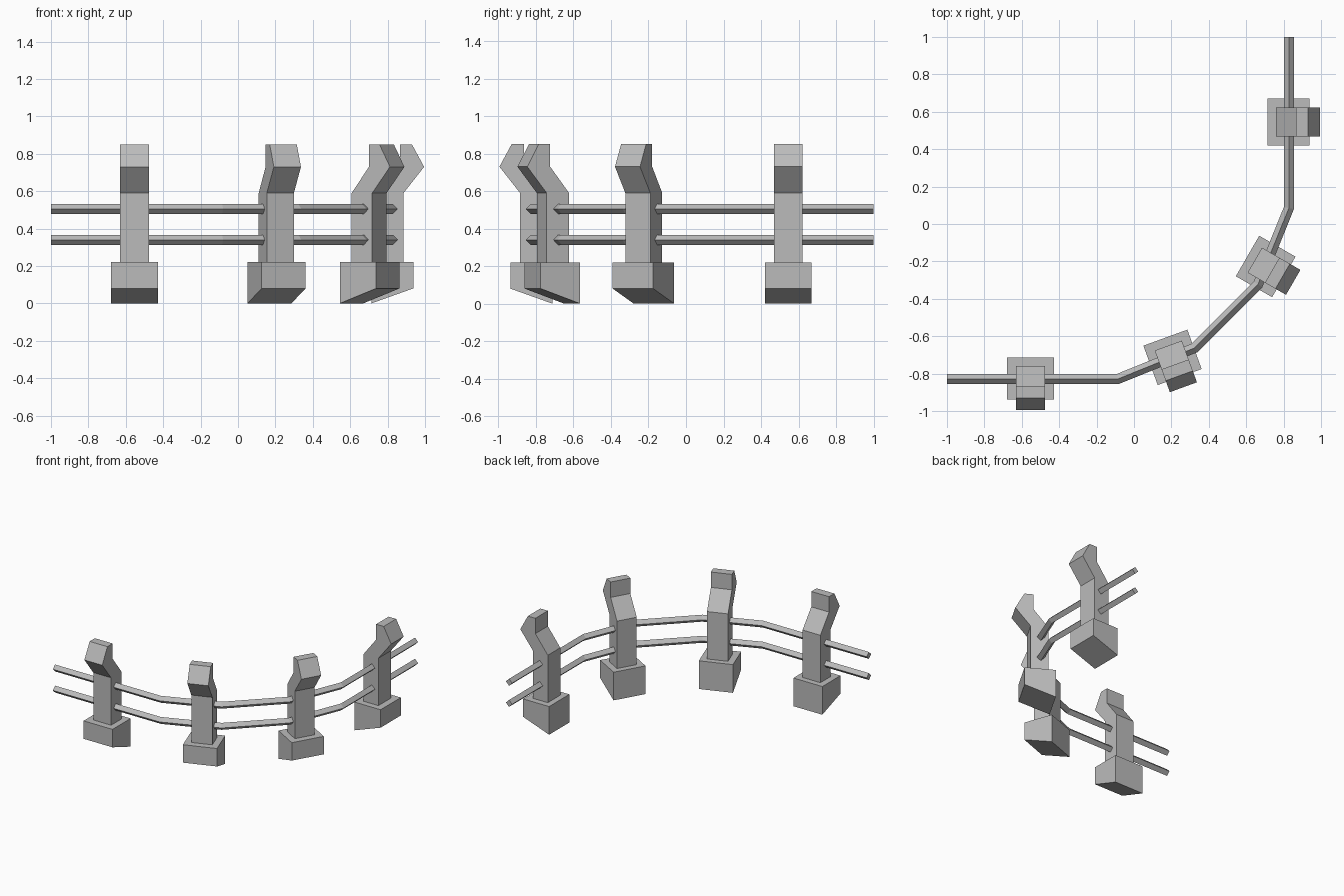
import bpy
from math import radians
from mathutils import Matrix, Vector

cube = bpy.data.objects.get("Cube")
if cube:
    bpy.data.objects.remove(cube, do_unlink=True)

GREY = (0.5, 0.5, 0.5, 1)
grey = bpy.data.materials.new("plain_grey")
grey.use_nodes = True
grey.diffuse_color = GREY
grey.node_tree.nodes["Principled BSDF"].inputs["Base Color"].default_value = GREY


def loft(name, rings):
    """Join rings of equal size into a closed, flat-shaded solid."""
    n = len(rings[0])
    verts = [v for ring in rings for v in ring]
    faces = [tuple(range(n))[::-1], tuple(range(len(verts) - n, len(verts)))]
    for r in range(len(rings) - 1):
        for i in range(n):
            j = (i + 1) % n
            faces.append((r * n + i, r * n + j, (r + 1) * n + j, (r + 1) * n + i))
    mesh = bpy.data.meshes.new(name)
    mesh.from_pydata(verts, [], faces)
    mesh.materials.append(grey)
    obj = bpy.data.objects.new(name, mesh)
    bpy.context.collection.objects.link(obj)
    return obj


def extrude_profile(name, profile, width, place):
    """Extrude a side profile (y, z) across x, then put it in place."""
    rings = [[Vector((x, y, z)) for y, z in profile] for x in (-width / 2, width / 2)]
    loft(name, rings).matrix_world = place


# Side profiles, outward is -y
FOOTING = [(-0.112, 0.08), (0.112, 0), (0.112, 0.22), (-0.112, 0.22)]
POST = [(-0.06, 0.21), (0.067, 0.21), (0.067, 0.59), (-0.04, 0.73),
        (-0.04, 0.85), (-0.105, 0.85), (-0.17, 0.73), (-0.06, 0.59)]

# Posts with footings along the curve: x, y, turn
STATIONS = [(-0.553, -0.825, 0), (0.206, -0.713, 20),
            (0.704, -0.227, 60), (0.825, 0.545, 90)]
for k, (x, y, turn) in enumerate(STATIONS, 1):
    place = Matrix.Translation((x, y, 0)) @ Matrix.Rotation(radians(turn), 4, "Z")
    extrude_profile(f"footing_{k}", FOOTING, 0.25, place)
    extrude_profile(f"post_{k}", POST, 0.154, place)

# Diamond-section rails, mitred at each bend
half = [Vector((-1, -0.828, 0)), Vector((-0.085, -0.828, 0)), Vector((0.323, -0.663, 0))]
path = half + [Vector((-p.y, -p.x, 0)) for p in reversed(half)]
R = 0.027
for name, height in (("lower_rail", 0.34), ("upper_rail", 0.505)):
    rings = []
    for i, p in enumerate(path):
        before = (p - path[max(i - 1, 0)]).normalized()
        after = (path[min(i + 1, len(path) - 1)] - p).normalized()
        along = (before + after).normalized()
        side = Vector((-along.y, along.x, 0))
        side *= R / max(along.dot(before), along.dot(after))
        up = Vector((0, 0, R))
        c = p + Vector((0, 0, height))
        rings.append([c + side, c + up, c - side, c - up])
    # Ring order runs so that the faces point outward
    loft(name, [ring[::-1] for ring in rings])

# Make all normals consistent
import bmesh
for obj in bpy.context.collection.objects:
    if obj.type == "MESH":
        bm = bmesh.new()
        bm.from_mesh(obj.data)
        bmesh.ops.recalc_face_normals(bm, faces=bm.faces)
        bm.to_mesh(obj.data)
        bm.free()
